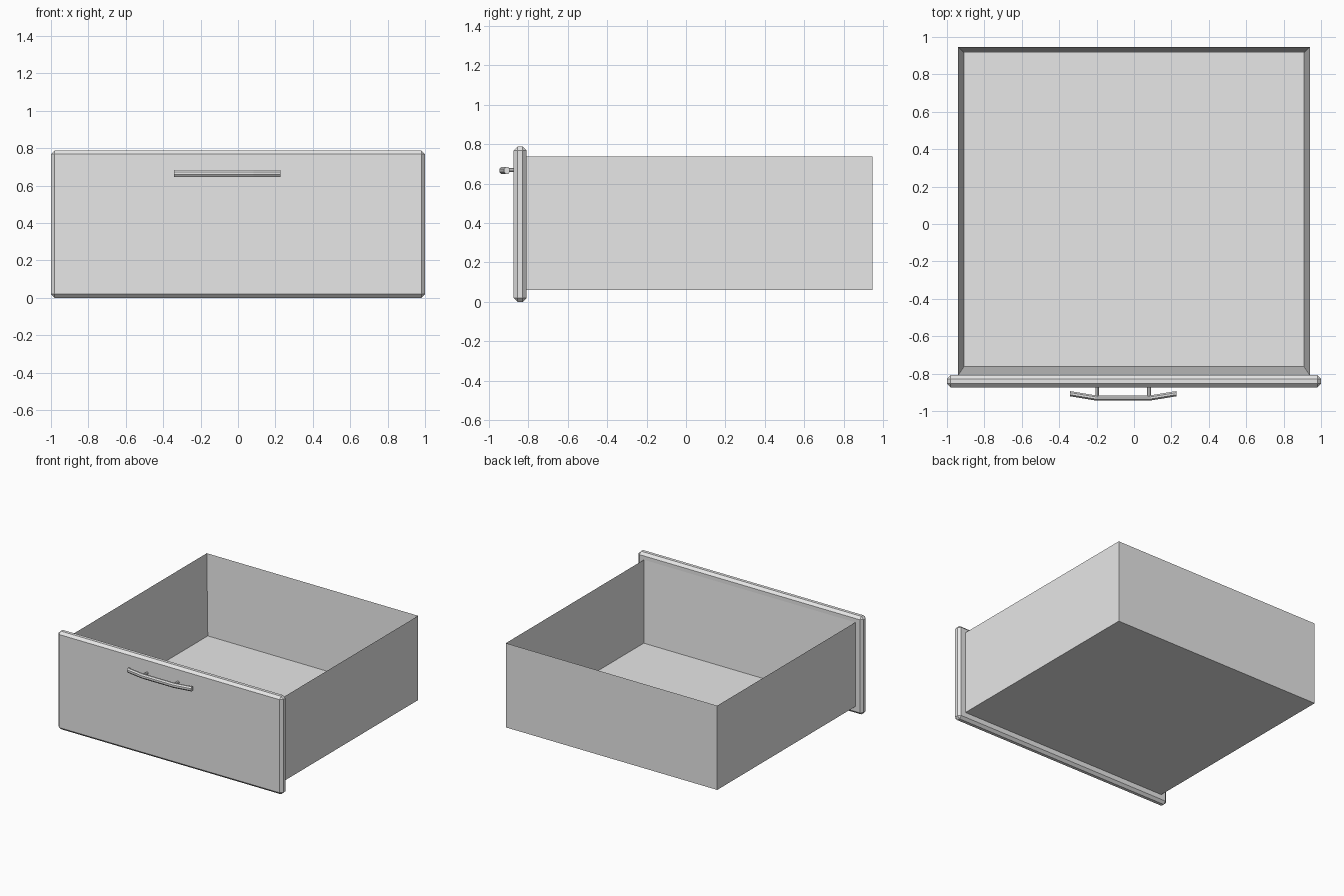
import bpy, bmesh, math
from mathutils import Vector, Matrix

cube = bpy.data.objects.get("Cube")
if cube:
    bpy.data.objects.remove(cube, do_unlink=True)

# Single plain grey finish
GREY = (0.8, 0.8, 0.8, 1)
grey = bpy.data.materials.new("light_grey")
grey.use_nodes = True
grey.diffuse_color = GREY
grey.node_tree.nodes["Principled BSDF"].inputs["Base Color"].default_value = GREY


def finish(bm, name):
    bmesh.ops.recalc_face_normals(bm, faces=bm.faces)
    mesh = bpy.data.meshes.new(name)
    bm.to_mesh(mesh)
    bm.free()
    mesh.materials.append(grey)
    obj = bpy.data.objects.new(name, mesh)
    bpy.context.collection.objects.link(obj)
    return obj


def box(lo, hi):
    lo, hi = Vector(lo), Vector(hi)
    bm = bmesh.new()
    place = Matrix.Translation((lo + hi) / 2) @ Matrix.Diagonal((*(hi - lo), 1))
    bmesh.ops.create_cube(bm, size=1, matrix=place)
    return bm


def sweep(name, path, sides, depth, height):
    """Closed rod of elliptical section along a path that runs in x."""
    bm = bmesh.new()
    rings = []
    for p in path:
        ring = []
        for i in range(sides):
            a = 2 * math.pi * (i + 0.5) / sides
            offset = Vector((0, depth * math.cos(a), height * math.sin(a)))
            ring.append(bm.verts.new(Vector(p) + offset))
        rings.append(ring)
    for r, s in zip(rings, rings[1:]):
        for i in range(sides):
            j = (i + 1) % sides
            bm.faces.new((r[i], r[j], s[j], s[i]))
    bm.faces.new(rings[0])
    bm.faces.new(rings[-1])
    return finish(bm, name)


# Front panel with chamfered edges
front_y, back_y = -0.873, -0.808
panel = finish(box((-1, front_y, 0), (1, back_y, 0.788)), "front_panel")
chamfer = panel.modifiers.new("chamfer", "BEVEL")
chamfer.width = 0.02
chamfer.segments = 1

# Open tray: inset the top face and push it down to the floor
bm = box((-0.94, back_y, 0.06), (0.94, 0.946, 0.737))
top = max(bm.faces, key=lambda f: f.calc_center_median().z)
bmesh.ops.inset_region(bm, faces=[top], thickness=0.03, use_even_offset=True)
for v in top.verts:
    v.co.z = 0.092
    if v.co.y < 0:
        v.co.y = -0.763
finish(bm, "drawer_tray")

# Bent pull bar, off centre on the panel
mid_x, bar_z = -0.058, 0.666
path = [(mid_x + dx, y, bar_z) for dx, y in
        ((-0.285, -0.907), (-0.14, -0.931), (0.14, -0.931), (0.285, -0.907))]
sweep("handle_bar", path, 8, 0.015, 0.02)

# Posts joining the bar to the panel
for side, name in ((-1, "right"), (1, "left")):
    bm = bmesh.new()
    place = (Matrix.Translation((mid_x + side * 0.138, -0.898, bar_z + 0.002))
             @ Matrix.Rotation(math.pi / 2, 4, "X"))
    bmesh.ops.create_cone(bm, cap_ends=True, segments=8, radius1=0.01,
                          radius2=0.01, depth=0.056, matrix=place)
    finish(bm, "handle_post_" + name)
